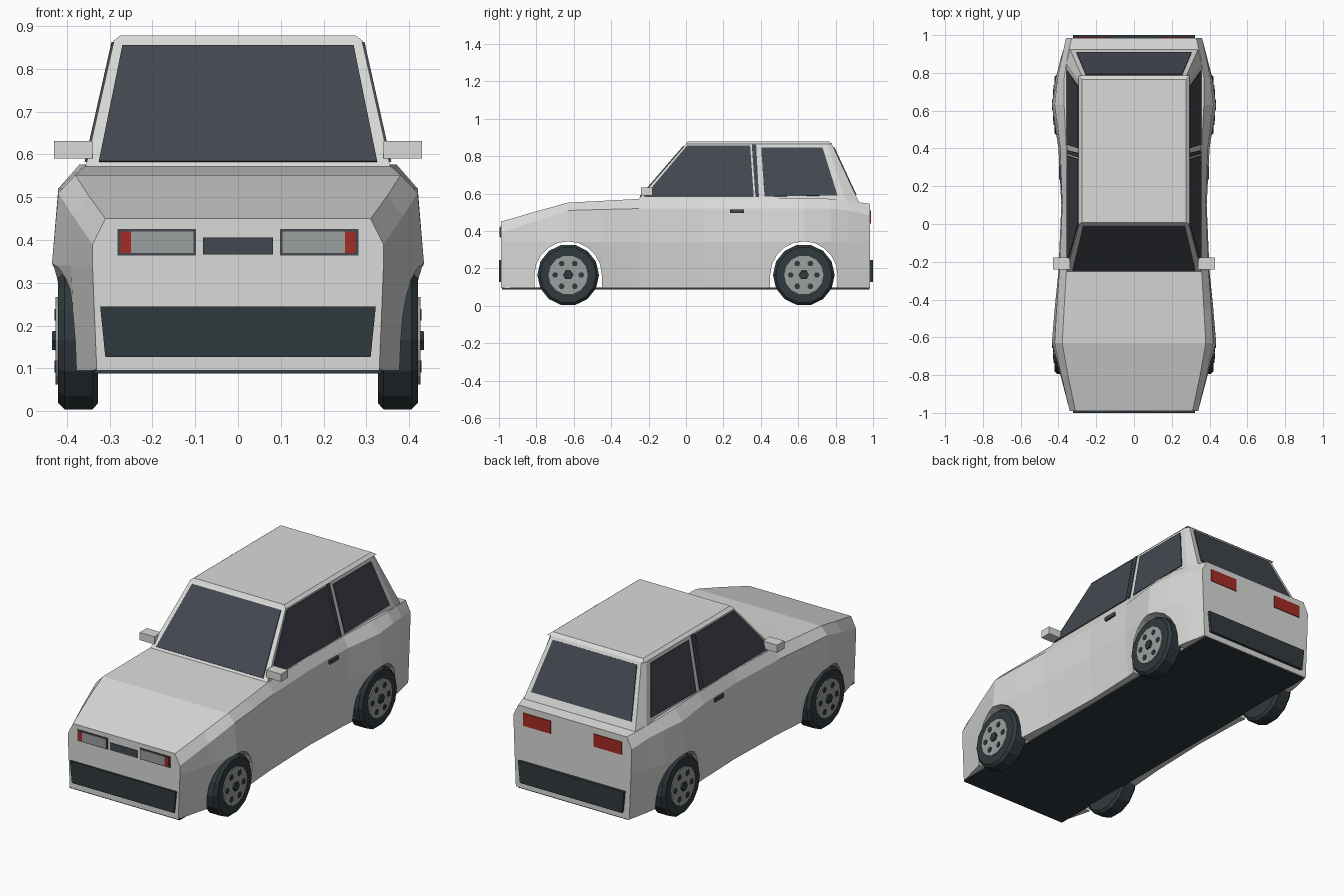
import bpy, bmesh
from math import sin, cos, pi
from mathutils import Vector

if "Cube" in bpy.data.objects:
    bpy.data.objects.remove(bpy.data.objects["Cube"])


def material(name, r, g, b):
    m = bpy.data.materials.new(name)
    m.use_nodes = True
    m.diffuse_color = (r, g, b, 1)
    m.node_tree.nodes["Principled BSDF"].inputs["Base Color"].default_value = (r, g, b, 1)
    return m


PAINT = material("silver paint", .70, .70, .69)
GLASS = material("dark glass", .056, .064, .08)
RUBBER = material("black rubber", .03, .041, .047)
METAL = material("grey metal", .33, .35, .34)
RED = material("red lens", .37, .024, .018)


def loft(name, rings, mat):
    """Skin a stack of equal rings and cap both ends."""
    bm = bmesh.new()
    rows = [[bm.verts.new(p) for p in ring] for ring in rings]
    n = len(rows[0])
    for a, b in zip(rows, rows[1:]):
        for i in range(n):
            j = (i + 1) % n
            bm.faces.new((a[i], a[j], b[j], b[i]))
    bm.faces.new(rows[0])
    bm.faces.new(rows[-1])
    bmesh.ops.recalc_face_normals(bm, faces=bm.faces)
    mesh = bpy.data.meshes.new(name)
    bm.to_mesh(mesh)
    bm.free()
    mesh.materials.append(mat)
    ob = bpy.data.objects.new(name, mesh)
    bpy.context.collection.objects.link(ob)
    return ob


def plate(name, pts, mat, lift=.005):
    """Thin panel lying on a surface, raised away from the car's middle."""
    pts = [Vector(p) for p in pts]
    normal = (pts[1] - pts[0]).cross(pts[2] - pts[0]).normalized()
    if normal.dot(sum(pts, Vector()) / len(pts) - Vector((0, .3, .4))) < 0:
        normal.negate()
    return loft(name, [[p - normal * .002 for p in pts], [p + normal * lift for p in pts]], mat)


def box(name, x0, x1, y0, y1, z0, z1, mat):
    rings = [[(x0, y0, z), (x1, y0, z), (x1, y1, z), (x0, y1, z)] for z in (z0, z1)]
    return loft(name, rings, mat)


def disc(name, side, cy, cz, steps, n, mat):
    """Turned part on the x axis from (x, radius) steps."""
    rings = [[(side * x, cy + r * cos(2 * pi * i / n), cz + r * sin(2 * pi * i / n))
              for i in range(n)] for x, r in steps]
    return loft(name, rings, mat)


# Lower body: y, sill width, middle width, shoulder width and height, top width and height
SECTIONS = [
    (-.99, .33, .34, .34, .39, .31, .45),
    (-.80, .38, .39, .385, .455, .35, .505),
    (-.63, .40, .435, .42, .51, .38, .552),
    (-.45, .39, .42, .41, .515, .37, .561),
    (-.25, .375, .40, .395, .52, .358, .572),
    (.10, .365, .385, .38, .52, .355, .575),
    (.40, .375, .40, .39, .52, .358, .577),
    (.63, .40, .435, .42, .52, .37, .577),
    (.77, .385, .415, .405, .52, .37, .572),
    (.87, .37, .39, .385, .51, .355, .562),
    (.985, .345, .355, .36, .485, .33, .545)]
rings = []
for y, sill, mid, sh, sh_z, top, top_z in SECTIONS:
    half = [(sill, .095), (mid, .34), (sh, sh_z), (top, top_z)]
    rings.append([(x, y, z) for x, z in half] + [(-x, y, z) for x, z in reversed(half)])
body = loft("body", rings, PAINT)

# Wheel arches cut through the body
cutters = []
for cy in (-.63, .63):
    arch = [(cy + .18, 0)]
    arch += [(cy + .18 * cos(pi * i / 10), .165 + .18 * sin(pi * i / 10)) for i in range(11)]
    arch += [(cy - .18, 0)]
    cutter = loft("arch_cutter", [[(x, y, z) for y, z in arch] for x in (-.6, .6)], PAINT)
    cutter.hide_render = True
    mod = body.modifiers.new("arch", "BOOLEAN")
    mod.operation = "DIFFERENCE"
    mod.solver = "EXACT"
    mod.object = cutter
    cutters.append(cutter)
graph = bpy.context.evaluated_depsgraph_get()
cut_mesh = bpy.data.meshes.new_from_object(body.evaluated_get(graph))
body.modifiers.clear()
body.data = cut_mesh
for cutter in cutters:
    bpy.data.objects.remove(cutter)

box("floor", -.335, .335, -.985, .98, .088, .097, RUBBER)


# Cabin planes as functions of height
def up(z, low, high):
    return low + (high - low) * (z - .575) / .29


def side_x(z):
    return up(z, .355, .29)


def front_y(z):
    return up(z, -.25, 0)


def rear_y(z):
    return up(z, .915, .78)


def cabin_ring(z):
    half = [(side_x(z), front_y(z)), (side_x(z), up(z, .85, .755)), (up(z, .335, .275), rear_y(z))]
    return [(x, y, z) for x, y in half] + [(-x, y, z) for x, y in reversed(half)]


loft("cabin", [cabin_ring(.55), cabin_ring(.865)], PAINT)
loft("roof", [[(-x, y0, z), (x, y0, z), (x, y1, z), (-x, y1, z)]
              for x, y0, y1, z in ((.293, -.002, .785, .864), (.275, .008, .765, .878))], PAINT)

# Windscreen and rear window
plate("windscreen", [(x, front_y(z), z) for x, z in
                     ((-.325, .582), (.325, .582), (.27, .853), (-.27, .853))], GLASS)
plate("rear_window", [(x, rear_y(z), z) for x, z in
                      ((-.305, .592), (.305, .592), (.255, .847), (-.255, .847))], GLASS)

SIDE_GLASS = {
    "front_window": [(-.225, .582), (.362, .582), (.343, .855), (.005, .855)],
    "pillar_strip": [(.372, .582), (.39, .582), (.375, .862), (.352, .862)],
    "back_window": [(.42, .584), (.81, .59), (.73, .845), (.402, .845)]}

for side, label in ((1, "left"), (-1, "right")):
    for name, outline in SIDE_GLASS.items():
        plate(label + "_" + name, [(side * side_x(z), y, z) for y, z in outline], GLASS)

    # Door handle and mirror
    a, b = sorted((side * .37, side * .397))
    box(label + "_door_handle", a, b, .235, .31, .495, .515, GLASS)
    a, b = sorted((side * .34, side * .43))
    box(label + "_mirror", a, b, -.24, -.178, .59, .632, PAINT)

    # Lights
    def panel(name, x0, x1, y, z0, z1, mat, lift):
        plate(label + "_" + name, [(side * x0, y, z0), (side * x1, y, z0),
                                   (side * x1, y, z1), (side * x0, y, z1)], mat, lift)

    panel("headlight_frame", .098, .282, -.99, .364, .426, GLASS, .003)
    panel("headlight", .104, .25, -.99, .37, .42, METAL, .006)
    panel("indicator", .25, .275, -.99, .37, .42, RED, .006)
    panel("tail_light", .13, .30, .985, .44, .51, RED, .004)

    # Wheels
    for end, cy in (("front", -.63), ("rear", .63)):
        tag = label + "_" + end + "_"
        cz = .165
        disc(tag + "tyre", side, cy, cz,
             [(.327, .15), (.34, .165), (.405, .165), (.42, .15)], 14, RUBBER)
        disc(tag + "hub", side, cy, cz, [(.40, .105), (.426, .105)], 14, METAL)
        disc(tag + "cap", side, cy, cz, [(.42, .027), (.435, .025)], 6, RUBBER)
        for k in range(6):
            t = k * pi / 3
            disc(tag + "lug", side, cy + .07 * cos(t), cz + .07 * sin(t),
                 [(.42, .016), (.429, .016)], 6, RUBBER)

# Grille and bumpers
plate("grille", [(-.082, -.99, .366), (.082, -.99, .366),
                 (.082, -.99, .406), (-.082, -.99, .406)], GLASS, .004)
for name, y0, y1 in (("front_bumper", -1, -.98), ("rear_bumper", .975, 1)):
    loft(name, [[(-x, y0, z), (x, y0, z), (x, y1, z), (-x, y1, z)]
                for x, z in ((.31, .127), (.322, .245))], RUBBER)
